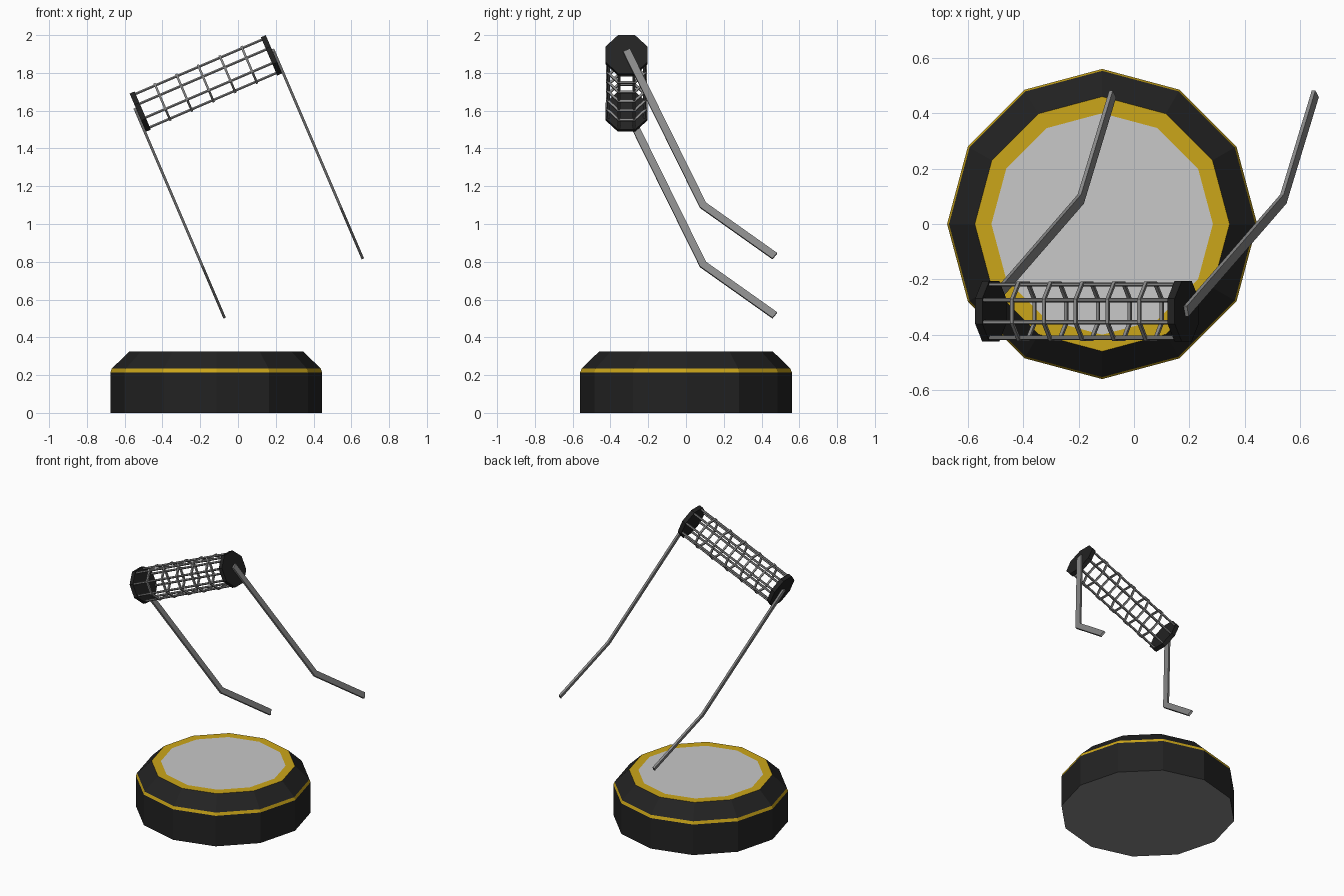
import bpy, bmesh, math
from mathutils import Matrix, Vector

cube = bpy.data.objects.get("Cube")
if cube:
    bpy.data.objects.remove(cube, do_unlink=True)


def material(name, rgb):
    m = bpy.data.materials.new(name)
    m.use_nodes = True
    m.diffuse_color = (*rgb, 1)
    m.node_tree.nodes["Principled BSDF"].inputs["Base Color"].default_value = (*rgb, 1)
    return m


BLACK = material("black rubber", (0.016, 0.016, 0.016))
YELLOW = material("yellow trim", (0.6, 0.38, 0.01))
PALE = material("pale grey pad", (0.58, 0.58, 0.58))
METAL = material("grey metal", (0.25, 0.25, 0.25))


def finish(name, bm, mats, matrix=Matrix()):
    bmesh.ops.recalc_face_normals(bm, faces=bm.faces[:])
    mesh = bpy.data.meshes.new(name)
    bm.to_mesh(mesh)
    bm.free()
    for m in mats:
        mesh.materials.append(m)
    obj = bpy.data.objects.new(name, mesh)
    obj.matrix_world = matrix
    bpy.context.collection.objects.link(obj)
    return obj


def circle(radius, sides, turn=0.0):
    return [(radius * math.cos(math.tau * i / sides + turn),
             radius * math.sin(math.tau * i / sides + turn)) for i in range(sides)]


# Twelve-sided base: one ring per profile point, coloured by band
bm = bmesh.new()
profile = [(0.56, 0), (0.56, 0.215), (0.553, 0.235), (0.46, 0.325), (0.40, 0.325)]
band_colours = [0, 1, 0, 1]
rings = [[bm.verts.new((x, y, z)) for x, y in circle(r, 12)] for r, z in profile]
for low, high, colour in zip(rings, rings[1:], band_colours):
    for i in range(12):
        j = (i + 1) % 12
        bm.faces.new((low[i], low[j], high[j], high[i])).material_index = colour
bm.faces.new(rings[-1]).material_index = 2
bm.faces.new(rings[0]).material_index = 3
finish("base", bm, [BLACK, YELLOW, PALE, METAL], Matrix.Translation((-0.115, 0, 0)))

# Tilted frame shared by the roller and its arms, local x along the roller
FRAME = Matrix.Translation((-0.17, -0.315, 1.744)) @ Matrix.Rotation(math.radians(-23.2), 4, 'Y')
ALONG = Matrix.Rotation(math.pi / 2, 4, 'Y')
EIGHTH = math.pi / 8


def prism(bm, radius, length, sides, centre, turn=0.0):
    bmesh.ops.create_cone(bm, cap_ends=True, segments=sides, radius1=radius, radius2=radius,
                          depth=length, matrix=Matrix.Translation(centre) @ ALONG
                          @ Matrix.Rotation(turn, 4, 'Z'))


# Octagonal end caps
for side, label in ((-1, "right"), (1, "left")):
    bm = bmesh.new()
    prism(bm, 0.119, 0.028, 8, (side * 0.378, 0, 0), EIGHTH)
    finish(label + "_end_cap", bm, [BLACK], FRAME)

# Long cage rails
bm = bmesh.new()
for y, z in circle(0.104, 8, EIGHTH):
    prism(bm, 0.0075, 0.74, 6, (0, y, z))
finish("cage_rails", bm, [METAL], FRAME)

# Cage hoops: octagons swept with a thin square section
for k in range(-2, 3):
    bm = bmesh.new()
    corners = []
    for y, z in circle(1, 8, EIGHTH):
        corners.append([bm.verts.new((k * 0.125 + dx, y * r, z * r))
                        for dx, r in ((-0.006, 0.104), (0.006, 0.104), (0.006, 0.117), (-0.006, 0.117))])
    for i in range(8):
        a, b = corners[i], corners[(i + 1) % 8]
        for s in range(4):
            t = (s + 1) % 4
            bm.faces.new((a[s], a[t], b[t], b[s]))
    finish(f"cage_hoop_{k + 3}", bm, [METAL], FRAME)

# Bent flat arms with a mitred elbow
path = [Vector((0, 0.02)), Vector((0.405, -0.872)), Vector((0.785, -1.165))]
first, last = (path[1] - path[0]).normalized(), (path[2] - path[1]).normalized()
n1, n2 = Vector((-first.y, first.x)), Vector((-last.y, last.x))
mitre = (n1 + n2) / (1 + n1.dot(n2))
HALF = 0.02
for side, label in ((-1, "right"), (1, "left")):
    bm = bmesh.new()
    sections = []
    for p, n in zip(path, (n1, mitre, n2)):
        sections.append([bm.verts.new((side * u, *(p + n * HALF * w)))
                         for u, w in ((0.391, -1), (0.405, -1), (0.405, 1), (0.391, 1))])
    for a, b in zip(sections, sections[1:]):
        for s in range(4):
            t = (s + 1) % 4
            bm.faces.new((a[s], a[t], b[t], b[s]))
    bm.faces.new(sections[0])
    bm.faces.new(sections[-1])
    finish(label + "_arm", bm, [METAL], FRAME)
